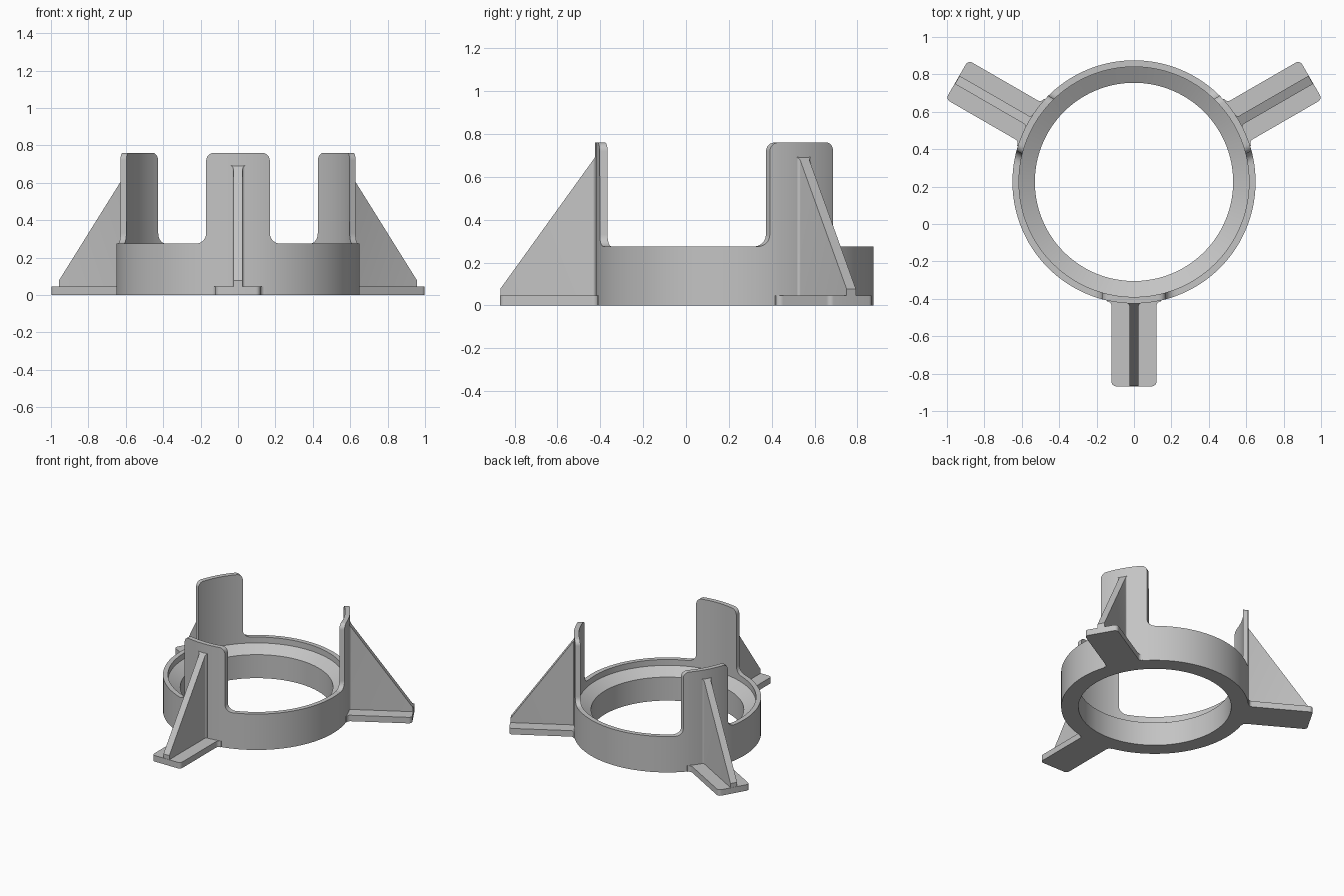
import bpy, bmesh, math
from mathutils import Matrix

if "Cube" in bpy.data.objects:
    bpy.data.objects.remove(bpy.data.objects["Cube"])

CY = 0.225                      # ring centre in y
R_OUT, R_LIP, R_IN = 0.65, 0.615, 0.53
Z_RING, Z_TOP = 0.275, 0.76
HALF = 0.17                     # half width of an upright
ANGLES = [math.radians(a) for a in (-90, 30, 150)]

grey = bpy.data.materials.new("plain grey")
grey.diffuse_color = (0.55, 0.55, 0.55, 1)
grey.use_nodes = True
grey.node_tree.nodes["Principled BSDF"].inputs["Base Color"].default_value = grey.diffuse_color


def finish(bm, name):
    bmesh.ops.recalc_face_normals(bm, faces=bm.faces[:])
    me = bpy.data.meshes.new(name)
    bm.to_mesh(me)
    bm.free()
    me.materials.append(grey)
    ob = bpy.data.objects.new(name, me)
    bpy.context.collection.objects.link(ob)
    bpy.ops.object.select_all(action='DESELECT')
    ob.select_set(True)
    bpy.context.view_layer.objects.active = ob
    bpy.ops.object.shade_smooth_by_angle(angle=math.radians(30))
    return ob


def arc(cx, cy, r, a0, a1, n=6):
    return [(cx + r * math.cos(math.radians(a0 + (a1 - a0) * i / n)),
             cy + r * math.sin(math.radians(a0 + (a1 - a0) * i / n)))
            for i in range(n + 1)]


def prism(name, half_plan, z0, top, angle):
    """Extrude a mirrored plan of (radius, side) points up to height top(radius)."""
    plan = half_plan + [(r, -t) for r, t in reversed(half_plan)]
    bm = bmesh.new()
    lo = [bm.verts.new((r, t, z0)) for r, t in plan]
    hi = [bm.verts.new((r, t, top(r))) for r, t in plan]
    bm.faces.new(lo[::-1])
    bm.faces.new(hi)
    for i in range(len(plan)):
        j = (i + 1) % len(plan)
        bm.faces.new((lo[i], lo[j], hi[j], hi[i]))
    bm.transform(Matrix.Translation((0, CY, 0)) @ Matrix.Rotation(angle, 4, 'Z'))
    return finish(bm, name)


# Half outline of an upright: rounded top corner, straight side, foot fillet
corner, fillet = 0.04, 0.055
half = [(0.0, Z_TOP), (0.045, Z_TOP), (0.09, Z_TOP)]
half += arc(HALF - corner, Z_TOP - corner, corner, 90, 0)
half += [(t + 0.0004, z) for t, z in
         arc(HALF + fillet, Z_RING + fillet, fillet, 180, 270)]
outline = [(-t, z) for t, z in reversed(half[1:])] + half

# Columns round the ring: (outer angle, lip angle, lip height)
columns = []
gap0 = math.asin(outline[-1][0] / R_OUT)
GAP = 32
for a in ANGLES:
    for t, z in outline:
        columns.append((a + math.asin(t / R_OUT), a + math.asin(t / R_LIP), z))
    for i in range(1, GAP):
        g = a + gap0 + (2 * math.pi / 3 - 2 * gap0) * i / GAP
        columns.append((g, g, Z_RING))

# Ring with sloped inner ledge, raised lip and three uprights
bm = bmesh.new()
loops = []
for ao, al, z in columns:
    section = [(R_IN, ao, 0), (R_OUT, ao, 0), (R_OUT, ao, Z_RING - 0.005),
               (R_OUT, ao, z), (R_LIP, al, z), (R_LIP, al, 0.23), (R_IN, ao, 0.18)]
    loops.append([bm.verts.new((r * math.cos(a), CY + r * math.sin(a), h))
                  for r, a, h in section])
for i, a in enumerate(loops):
    b = loops[(i + 1) % len(loops)]
    for k in range(len(a)):
        m = (k + 1) % len(a)
        bm.faces.new((a[k], b[k], b[m], a[m]))
finish(bm, "ring_with_uprights")

# Plans of the foot and the rib, from the ring outwards
END = 1.093
foot_plan = [(0.62, 0.145)] + arc(0.664, 0.145, 0.025, 180, 270)
foot_plan += arc(END - 0.025, 0.095, 0.025, 90, 0)
rib_plan = [(0.63, 0.037)] + arc(0.662, 0.037, 0.012, 180, 270, 4) + [(END - 0.002, 0.025)]


def rib_top(r):
    return 0.69 - (r - 0.65) * (0.69 - 0.075) / (END - 0.65)


for n, a in enumerate(ANGLES, 1):
    prism(f"foot_{n}", foot_plan, 0.0, lambda r: 0.046, a)
    prism(f"rib_{n}", rib_plan, 0.04, rib_top, a)
